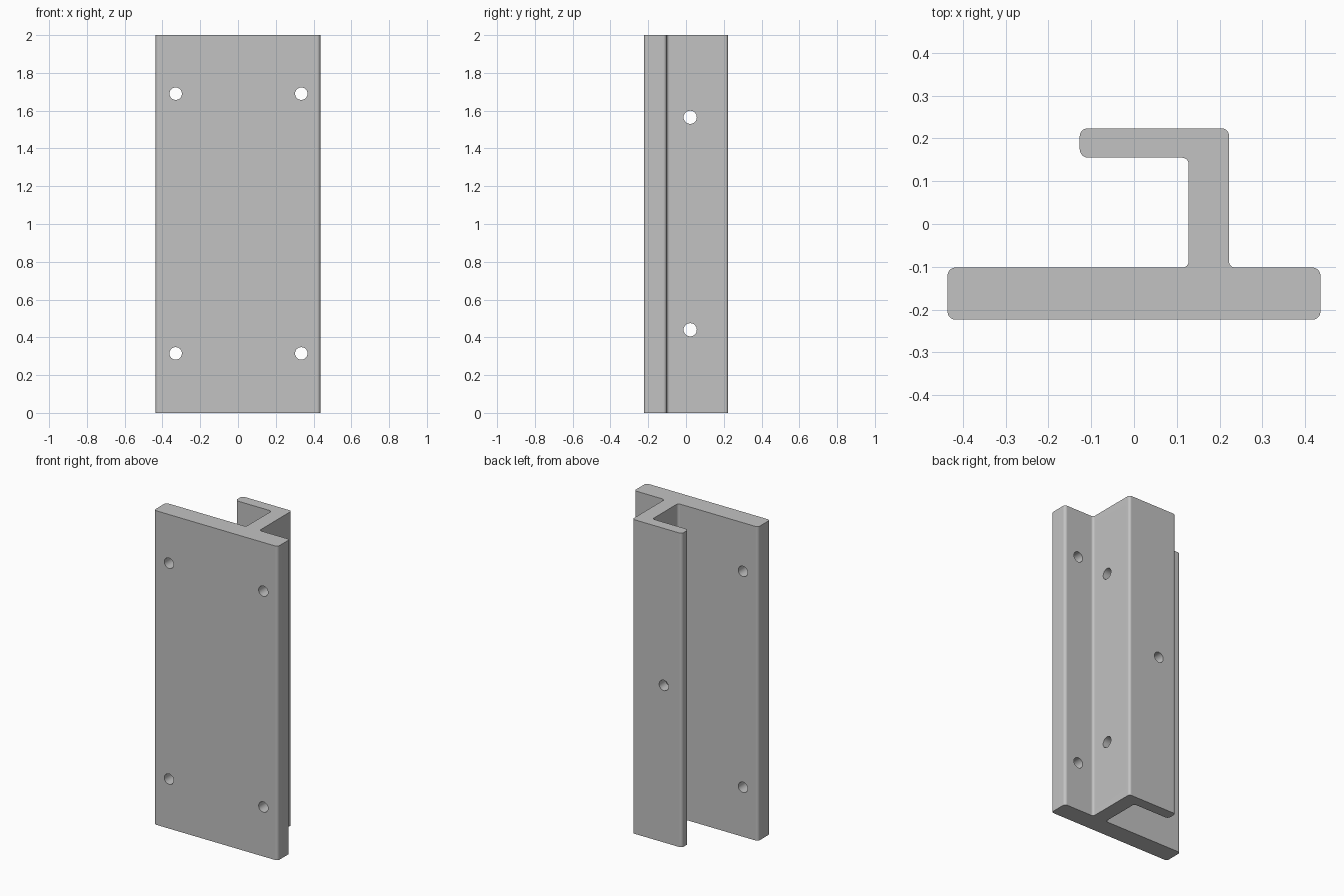
import bpy, bmesh
from math import radians
from mathutils import Vector, Matrix

cube = bpy.data.objects.get("Cube")
if cube:
    bpy.data.objects.remove(cube, do_unlink=True)

HEIGHT = 2.0
SEGMENTS = 6

grey = bpy.data.materials.new("plain_grey")
grey.use_nodes = True
colour = (0.54, 0.54, 0.54, 1)
grey.diffuse_color = colour
grey.node_tree.nodes["Principled BSDF"].inputs["Base Color"].default_value = colour


def rounded(corners):
    """Replace each right-angled corner (x, y, radius) by an arc."""
    points = []
    for i, (x, y, r) in enumerate(corners):
        p = Vector((x, y))
        before = (Vector(corners[i - 1][:2]) - p).normalized()
        after = (Vector(corners[(i + 1) % len(corners)][:2]) - p).normalized()
        centre = p + (before + after) * r
        for k in range(SEGMENTS + 1):
            a = Vector((-after.x, -after.y)).lerp(-before, k / SEGMENTS)
            t = radians(90) * k / SEGMENTS
            a = -after * Matrix.Rotation(t, 2)[0][0] - before * Matrix.Rotation(t, 2)[1][0]
            points.append(centre + a * r)
    return points


def finish(bm, name):
    bmesh.ops.recalc_face_normals(bm, faces=bm.faces)
    mesh = bpy.data.meshes.new(name)
    bm.to_mesh(mesh)
    bm.free()
    obj = bpy.data.objects.new(name, mesh)
    bpy.context.collection.objects.link(obj)
    mesh.materials.append(grey)
    return obj


# Bracket section: base plate, upright web and return flange
section = [
    (-0.436, -0.2235, 0.018), (0.436, -0.2235, 0.018),
    (0.436, -0.102, 0.018), (0.222, -0.102, 0.015),
    (0.222, 0.2235, 0.016), (-0.127, 0.2235, 0.018),
    (-0.127, 0.155, 0.02), (0.128, 0.155, 0.015),
    (0.128, -0.102, 0.015), (-0.436, -0.102, 0.018),
]
bm = bmesh.new()
base = bm.faces.new([bm.verts.new((p.x, p.y, 0)) for p in rounded(section)])
top = bmesh.ops.extrude_face_region(bm, geom=[base], use_keep_orig=True)["geom"]
bmesh.ops.translate(bm, vec=(0, 0, HEIGHT),
                    verts=[v for v in top if isinstance(v, bmesh.types.BMVert)])
bracket = finish(bm, "bracket")

# Bolt holes: four in the plate, two in the web, one in the flange
cutter_bm = bmesh.new()


def hole(centre, axis, radius, depth=0.2):
    turn = Matrix.Rotation(radians(90), 4, "X" if axis == "Y" else "Y")
    bmesh.ops.create_cone(cutter_bm, cap_ends=True, segments=32, radius1=radius,
                          radius2=radius, depth=depth,
                          matrix=Matrix.Translation(centre) @ turn)


for z in (0.315, 1.69):
    for x in (-0.33, 0.335):
        hole((x, -0.163, z), "Y", 0.033)
for z in (0.44, 1.565):
    hole((0.175, 0.022, z), "X", 0.035)
hole((0, 0.19, 1), "Y", 0.033)
cutter = finish(cutter_bm, "hole_cutters")
cutter.hide_render = True

cut = bracket.modifiers.new("holes", "BOOLEAN")
cut.operation = "DIFFERENCE"
cut.solver = "EXACT"
cut.object = cutter
bpy.context.view_layer.objects.active = bracket
bracket.select_set(True)
bpy.ops.object.modifier_apply(modifier=cut.name)
bpy.data.objects.remove(cutter, do_unlink=True)

# Smooth fillets and bores while the broad faces stay flat
bracket.data.polygons.foreach_set("use_smooth", [True] * len(bracket.data.polygons))
bracket.data.set_sharp_from_angle(angle=radians(30))
weighted = bracket.modifiers.new("flat_faces", "WEIGHTED_NORMAL")
weighted.keep_sharp = True
